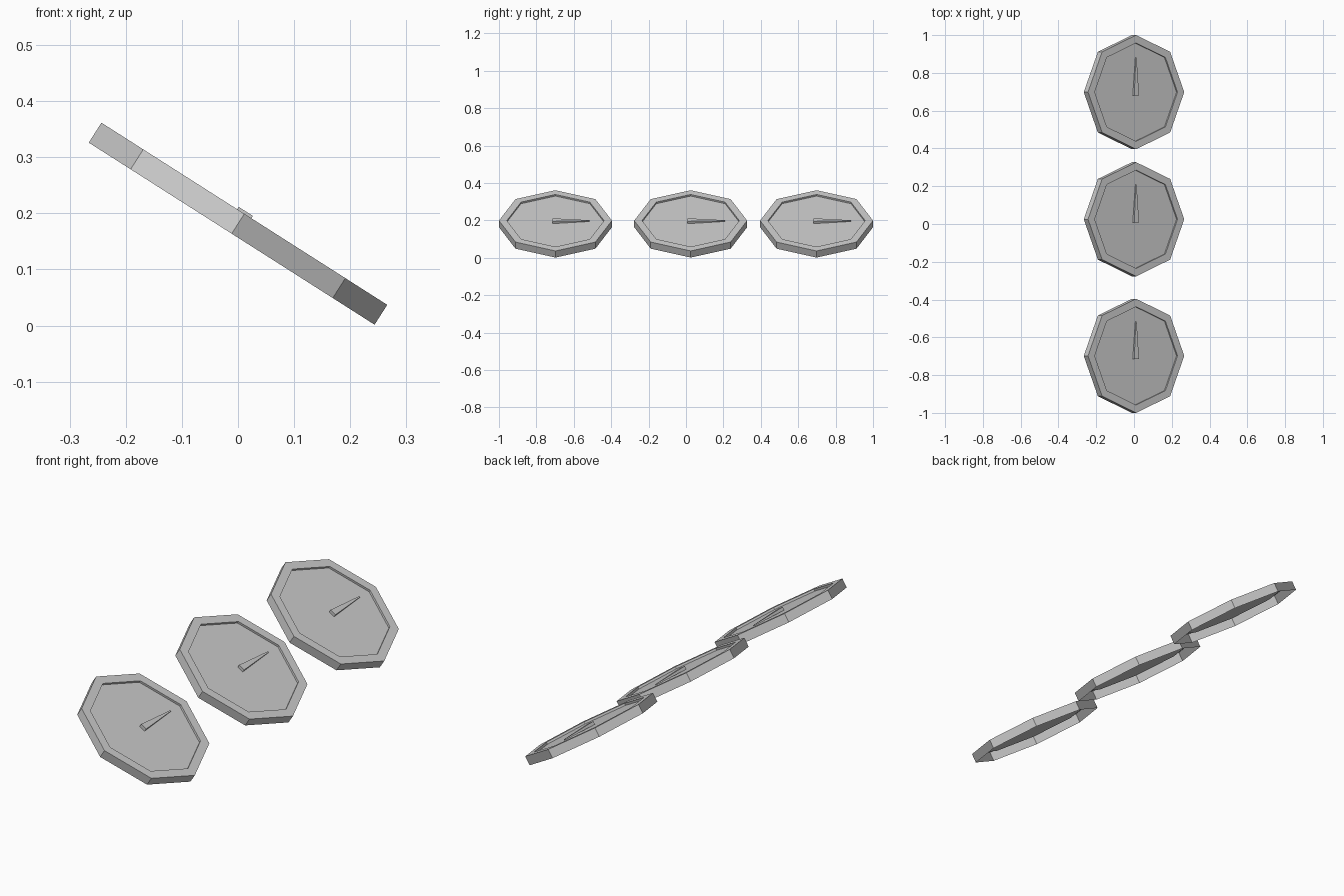
import bpy, bmesh, math
from mathutils import Matrix

if "Cube" in bpy.data.objects:
    bpy.data.objects.remove(bpy.data.objects["Cube"])

TILT = math.atan2(0.537, 0.843)


def loop(bm, r, z):
    return [bm.verts.new((r * math.cos(i * math.pi / 4),
                          r * math.sin(i * math.pi / 4), z)) for i in range(8)]


def finish(bm, name, y):
    bmesh.ops.recalc_face_normals(bm, faces=bm.faces)
    me = bpy.data.meshes.new(name)
    bm.to_mesh(me)
    bm.free()
    ob = bpy.data.objects.new(name, me)
    bpy.context.collection.objects.link(ob)
    ob.matrix_world = Matrix.Translation((0, y, 0.1815)) @ Matrix.Rotation(TILT, 4, 'Y')


for n, y in enumerate((-0.698, 0.025, 0.698), 1):
    # octagonal casing, open at the back, with raised rim and recessed dial
    bm = bmesh.new()
    rings = [loop(bm, r, z) for r, z in
             ((0.302, -0.021), (0.302, 0.021), (0.26, 0.021), (0.26, 0.011))]
    for a, b in zip(rings, rings[1:]):
        for i in range(8):
            j = (i + 1) % 8
            bm.faces.new((a[i], a[j], b[j], b[i]))
    bm.faces.new(rings[-1])
    finish(bm, f"gauge_dial_{n}", y)

    # tapered needle
    bm = bmesh.new()
    bmesh.ops.create_cube(bm, size=1)
    for v in bm.verts:
        tip = v.co.y > 0
        v.co.x *= 0.005 if tip else 0.03
        v.co.z = (0.022 if tip else 0.026) if v.co.z > 0 else (0.017 if tip else 0.011)
        v.co.y = 0.183 if tip else -0.017
    finish(bm, f"gauge_needle_{n}", y)
